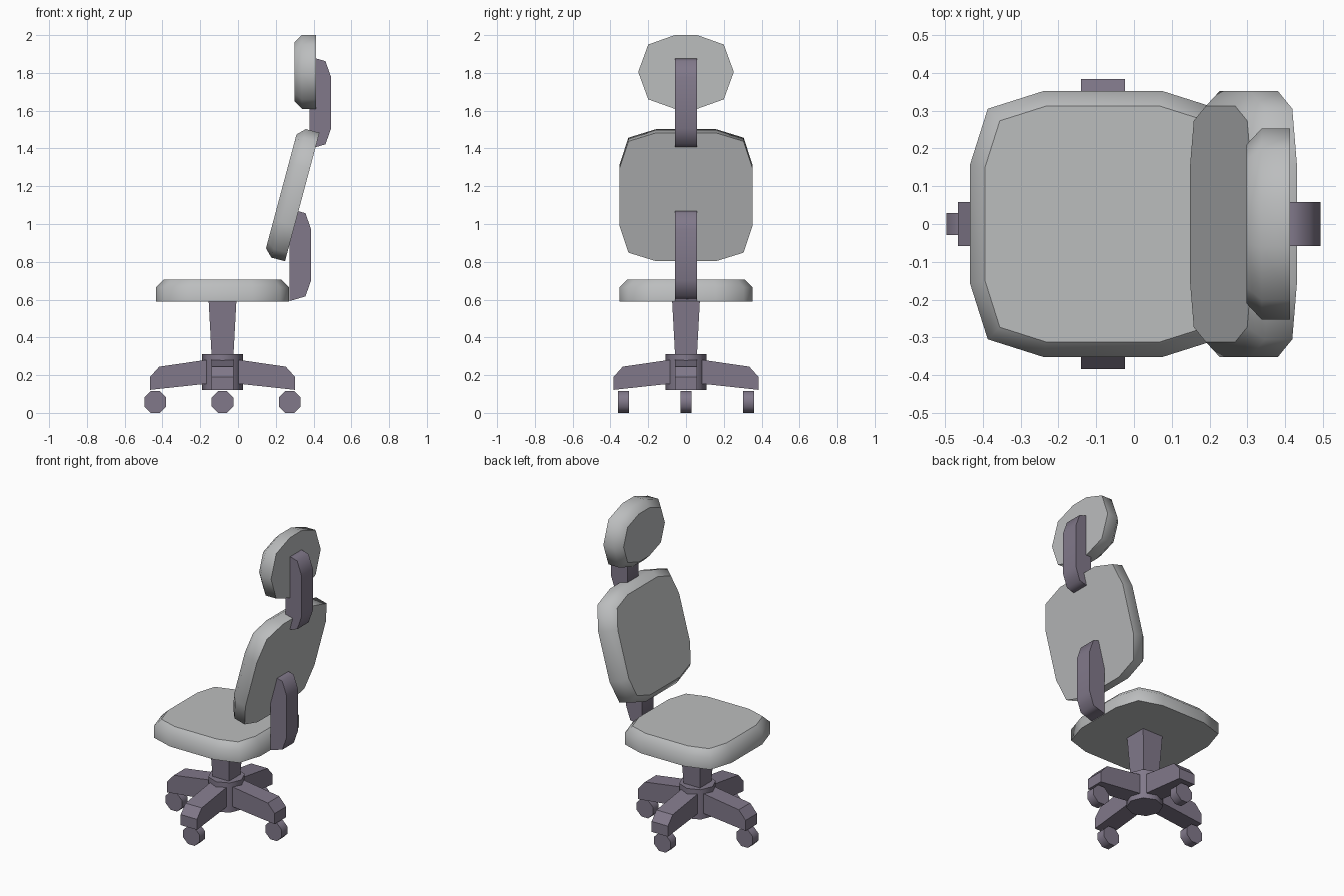
import bpy, bmesh
from math import pi, cos, sin, radians
from mathutils import Matrix, Vector

cube = bpy.data.objects.get("Cube")
if cube:
    bpy.data.objects.remove(cube)


def make_material(name, rgb):
    mat = bpy.data.materials.new(name)
    mat.use_nodes = True
    colour = (*rgb, 1)
    mat.diffuse_color = colour
    mat.node_tree.nodes["Principled BSDF"].inputs["Base Color"].default_value = colour
    return mat


FABRIC = make_material("light grey fabric", (0.50, 0.51, 0.515))
FRAME = make_material("purple grey plastic", (0.22, 0.19, 0.255))
AXIS_X = -0.082          # column position
UPRIGHT = Matrix.Rotation(pi / 2, 4, 'X')   # turns a flat profile into the xz plane


def ngon(sides, radius, start=0.0):
    return [(radius * cos(start + 2 * pi * i / sides),
             radius * sin(start + 2 * pi * i / sides)) for i in range(sides)]


def mirrored(quarter):
    """Reflect a quarter outline (counter-clockwise, +x to +y) into a full loop."""
    half = quarter + [(-x, y) for x, y in reversed(quarter)]
    full = half + [(-x, -y) for x, y in half]
    return [p for i, p in enumerate(full) if p != full[i - 1]]


def solid(name, outline, low, high, mat, matrix, smooth=True, taper=1.0, rim=None):
    """Extrude an outline; rim = (inset, rise) adds a bevelled top."""
    bm = bmesh.new()
    bottom = [bm.verts.new((x, y, low)) for x, y in outline]
    top = [bm.verts.new((x * taper, y * taper, high)) for x, y in outline]
    base = bm.faces.new(bottom[::-1])
    cap = bm.faces.new(top)
    for i in range(len(outline)):
        bm.faces.new((bottom[i - 1], bottom[i], top[i], top[i - 1]))
    bmesh.ops.recalc_face_normals(bm, faces=bm.faces)
    if rim:
        bmesh.ops.inset_region(bm, faces=[cap], thickness=rim[0], use_even_offset=True)
        for v in cap.verts:
            v.co.z = high + rim[1]
    for f in bm.faces:
        f.smooth = smooth
    for f in (base, cap):
        for e in f.edges:
            e.smooth = False
    bm.transform(matrix)
    mesh = bpy.data.meshes.new(name)
    bm.to_mesh(mesh)
    bm.free()
    mesh.materials.append(mat)
    obj = bpy.data.objects.new(name, mesh)
    bpy.context.collection.objects.link(obj)
    return obj


def cushion(name, outline, location, tilt):
    place = Matrix.Translation(location) @ Matrix.Rotation(radians(tilt), 4, 'Y')
    solid(name, outline, 0, 0.075, FABRIC, place, rim=(0.04, 0.04))


# Cushions
pad = mirrored([(0.352, 0.157), (0.305, 0.305), (0.157, 0.352)])
cushion("seat", pad, (AXIS_X, 0, 0.59), 0)
cushion("backrest", pad, (0.34, 0, 1.143), -75)
head = mirrored([(0.195, 0.06), (0.145, 0.2), (0.0, 0.253)])
cushion("headrest", head, (0.413, 0, 1.805), -90)

# Curved brackets behind the cushions
bracket = [(0, 0), (0.085, 0.025), (0.115, 0.11), (0.115, 0.38), (0.085, 0.465), (0, 0.49)]
for name, x, z in (("back_bracket", 0.272, 0.592), ("headrest_bracket", 0.378, 1.397)):
    solid(name, bracket, -0.058, 0.058, FRAME, Matrix.Translation((x, 0, z)) @ UPRIGHT)

# Column and hub
column = Matrix.Translation((AXIS_X, 0, 0))
solid("post", ngon(4, 0.08, pi / 4), 0.28, 0.595, FRAME, column, smooth=False, taper=1.3)
solid("hub", ngon(8, 0.108), 0.12, 0.312, FRAME, column)

# Four legs with casters
leg = [(0.06, 0.157), (0.384, 0.122), (0.384, 0.19), (0.335, 0.245), (0.06, 0.285)]
wheel = ngon(8, 0.0625, pi / 8)
for i, side in enumerate(("rear", "left", "front", "right")):
    turn = Matrix.Rotation(i * pi / 2, 4, 'Z')
    solid(side + "_leg", leg, -0.058, 0.058, FRAME, column @ turn @ UPRIGHT, smooth=False)
    spot = turn @ Vector((0.33 if i % 2 else 0.356, 0, 0.0578))
    solid(side + "_wheel", wheel, -0.029, 0.029, FRAME,
          column @ Matrix.Translation(spot) @ UPRIGHT)
